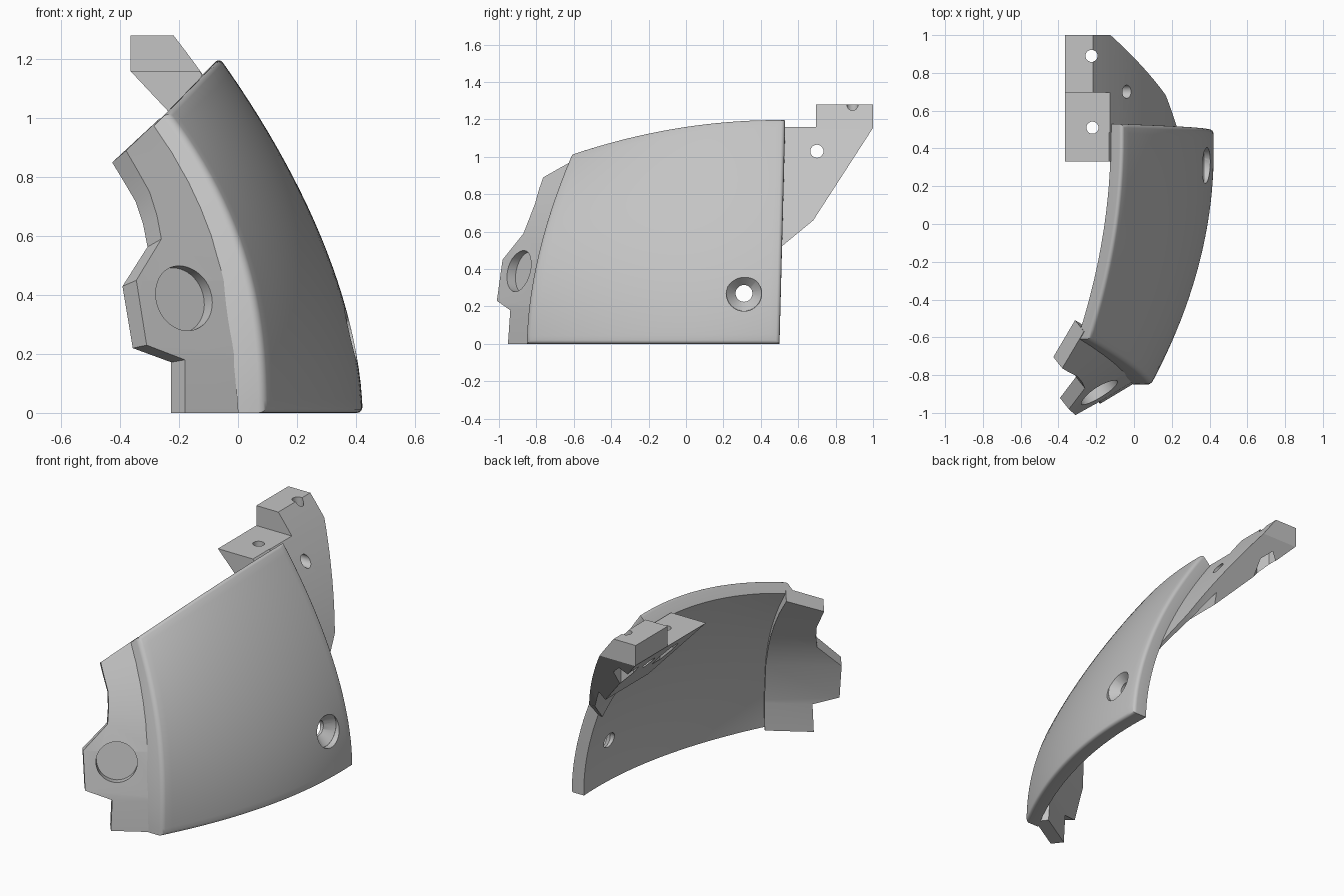
import bpy, bmesh
from mathutils import Vector

cube = bpy.data.objects.get("Cube")
if cube:
    bpy.data.objects.remove(cube, do_unlink=True)

grey = bpy.data.materials.new("light_grey")
grey.use_nodes = True
COLOUR = (0.55, 0.55, 0.55, 1)
grey.diffuse_color = COLOUR
grey.node_tree.nodes["Principled BSDF"].inputs["Base Color"].default_value = COLOUR


# Helpers
def make(name, bm):
    bmesh.ops.recalc_face_normals(bm, faces=bm.faces[:])
    mesh = bpy.data.meshes.new(name)
    bm.to_mesh(mesh)
    bm.free()
    mesh.materials.append(grey)
    ob = bpy.data.objects.new(name, mesh)
    bpy.context.collection.objects.link(ob)
    return ob


def loft(sections):
    """Closed solid through equal-length rings of points."""
    bm = bmesh.new()
    rings = [[bm.verts.new(p) for p in s] for s in sections]
    n = len(rings[0])
    for a, b in zip(rings, rings[1:]):
        for i in range(n):
            j = (i + 1) % n
            bm.faces.new((a[i], a[j], b[j], b[i]))
    bm.faces.new(rings[0])
    bm.faces.new(rings[-1])
    return bm


def drill(start, end, r1, r2=None, sides=32):
    """Round or hexagonal cutter between two points."""
    start, end = Vector(start), Vector(end)
    axis = end - start
    bm = bmesh.new()
    bmesh.ops.create_cone(bm, cap_ends=True, segments=sides, radius1=r1,
                          radius2=r1 if r2 is None else r2, depth=axis.length)
    turn = axis.to_track_quat('Z', 'Y').to_matrix().to_4x4()
    bmesh.ops.transform(bm, matrix=turn, verts=bm.verts[:])
    bmesh.ops.translate(bm, vec=(start + end) / 2, verts=bm.verts[:])
    ob = make("cutter", bm)
    ob.hide_render = True
    return ob


def combine(ob, others, operation='DIFFERENCE'):
    for other in others:
        mod = ob.modifiers.new("combine", 'BOOLEAN')
        mod.operation, mod.solver, mod.object = operation, 'EXACT', other
    graph = bpy.context.evaluated_depsgraph_get()
    mesh = bpy.data.meshes.new_from_object(ob.evaluated_get(graph))
    ob.modifiers.clear()
    ob.data = mesh
    for other in others:
        bpy.data.objects.remove(other, do_unlink=True)


def smooth(ob, angle=0.55):
    bpy.ops.object.select_all(action='DESELECT')
    ob.select_set(True)
    bpy.context.view_layer.objects.active = ob
    bpy.ops.object.shade_smooth_by_angle(angle=angle)


# Edge curves of the curved panel
def back_x(z):
    return 0.42 - 0.347 * z ** 1.78


def front_x(z):
    return 0.09 - 0.315 * z ** 2.39


def front_y(z):
    return -0.85 + 0.24 * (z / 1.02) ** 1.8


def panel_point(u, v, inner):
    zf, zb = 1.02 * v, 1.205 * v
    front = Vector((front_x(zf), front_y(zf), zf))
    back = Vector((back_x(zb), 0.5 + 0.03 * v, zb))
    bulge = 4 * u * (1 - u) * (0.1 - 0.05 * v)
    p = front.lerp(back, u) + Vector((bulge, 0, bulge * v ** 3))
    if inner:
        p += Vector((-0.09 + 0.03 * v - 0.1 * v * (1 - v) * (1 - u), 0, -0.06 * v))
    return p


# Curved panel: outer and inner skins, closed rims, rounded outer edge
N = 24
bm = bmesh.new()
skins = [[[bm.verts.new(panel_point(i / N, j / N, k)) for j in range(N + 1)]
          for i in range(N + 1)] for k in (0, 1)]
for skin in skins:
    for i in range(N):
        for j in range(N):
            bm.faces.new((skin[i][j], skin[i + 1][j], skin[i + 1][j + 1], skin[i][j + 1]))
border = ([(i, 0) for i in range(N)] + [(N, j) for j in range(N)]
          + [(i, N) for i in range(N, 0, -1)] + [(0, j) for j in range(N, 0, -1)])
rim_edges = []
outer, inner = skins
for (a, b), (c, d) in zip(border, border[1:] + border[:1]):
    bm.faces.new((outer[a][b], outer[c][d], inner[c][d], inner[a][b]))
    rim_edges.append(bm.edges.get((outer[a][b], outer[c][d])))
bmesh.ops.recalc_face_normals(bm, faces=bm.faces[:])
bmesh.ops.bevel(bm, geom=rim_edges, offset=0.02, offset_type='OFFSET', segments=4,
                profile=0.5, affect='EDGES', clamp_overlap=False)
panel = make("curved_panel", bm)

# Countersunk screw hole
combine(panel, [drill((0.37, 0.31, 0.27), (0.6, 0.31, 0.27), 0.095),
                drill((0.32, 0.31, 0.27), (0.371, 0.31, 0.27), 0.045, 0.095),
                drill((0.1, 0.31, 0.27), (0.34, 0.31, 0.27), 0.045)])
smooth(panel)

# Front flange: rows of (height at panel, height at free edge, free edge x)
rows = [(0, 0, -0.18), (0.18, 0.18, -0.18), (0.2, 0.23, -0.31), (0.45, 0.45, -0.345),
        (0.59, 0.59, -0.26), (0.68, 0.67, -0.275), (0.77, 0.75, -0.3),
        (0.88, 0.83, -0.345), (1.0, 0.89, -0.38)]


def flange_point(x, z):
    slope = 0.6 + 0.22 * z * z
    return Vector((x, front_y(z) + slope * (x - front_x(z) + 0.1), z))


sections = []
for za, ze, xe in rows:
    root, edge = flange_point(front_x(za) - 0.04, za), flange_point(xe, ze)
    back = [p + Vector((-0.047, 0.06, -0.045 * p.z)) for p in (edge, root)]
    sections.append([root, edge] + back)
flange = make("front_flange", loft(sections))
centre = flange_point(-0.182, 0.39)
normal = Vector((0.52, -0.83, 0.17))
combine(flange, [drill(centre - normal * 0.055, centre + normal * 0.1, 0.113, sides=48)])
smooth(flange, 0.45)


# Rear bracket: tapering curved plate plus mounting block with sloping underside
def bracket_part(name, outline, y0, y1):
    bm = loft([[(x, y, z) for x, z in outline] for y in (y0, y1)])
    for point, direction in (((0, 1, 1.155), (0, 0.84, -0.543)),
                             ((0, 0.68, 0.66), (0, 0.636, -0.772))):
        bmesh.ops.bisect_plane(bm, geom=bm.verts[:] + bm.edges[:] + bm.faces[:],
                               plane_co=point, plane_no=direction, clear_outer=True)
        bmesh.ops.holes_fill(bm, edges=[e for e in bm.edges if e.is_boundary])
    return make(name, bm)


def plate_x(z):
    return back_x(z) - 0.08 - 0.012 * z * z


heights = [0.4 + 0.88 * i / 16 for i in range(17)]
outline = ([(plate_x(z), z) for z in heights]
           + [(plate_x(z) - 0.02 - 0.12 * max(0, z - 0.5), z) for z in reversed(heights)])
bracket = bracket_part("rear_bracket", outline, 0.485, 1)
block = bracket_part("mounting_block", [(-0.365, 1.28), (-0.25, 1.28), (-0.127, 1.155),
                                        (0.05, 0.85), (0.02, 0.75), (-0.365, 1.16)], 0.33, 1)
combine(bracket, [block], 'UNION')

# Step in the block, screw holes and hexagonal nut pockets
bm = bmesh.new()
bmesh.ops.create_cube(bm, size=1)
bmesh.ops.translate(bm, vec=(-0.2, 0.195, 1.66), verts=bm.verts[:])
step = make("cutter", bm)
combine(bracket, [step,
                  drill((-0.22, 0.51, 0.6), (-0.22, 0.51, 1.4), 0.032),
                  drill((-0.225, 0.89, 0.6), (-0.225, 0.89, 1.4), 0.032),
                  drill((-0.6, 0.7, 1.03), (0.4, 0.7, 1.03), 0.035),
                  drill((-0.22, 0.51, 0.8), (-0.22, 0.51, 1.09), 0.07, sides=6),
                  drill((-0.225, 0.89, 0.8), (-0.225, 0.89, 1.17), 0.07, sides=6)])
smooth(bracket, 0.45)
